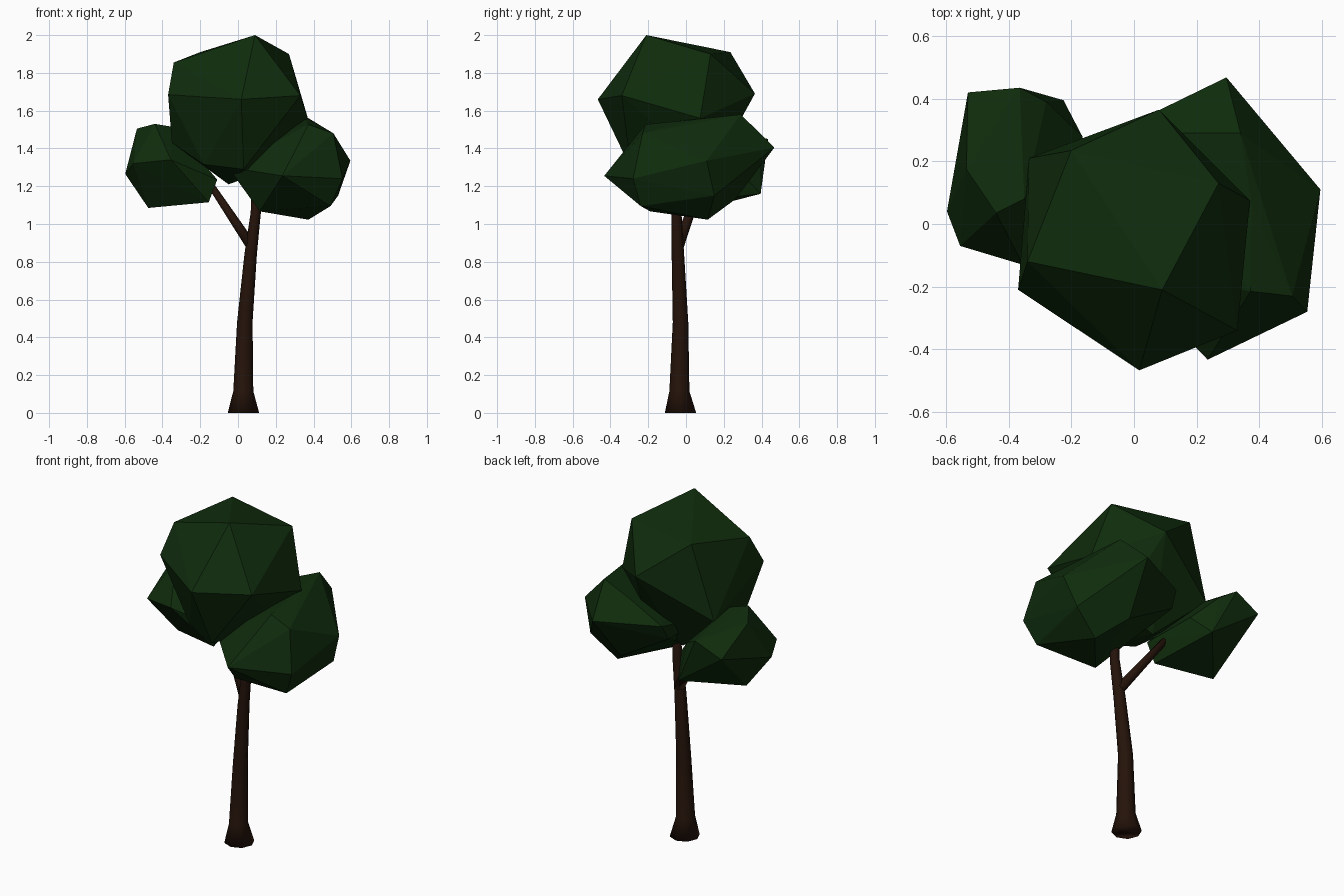
import bpy, bmesh, math
from mathutils import Vector

if "Cube" in bpy.data.objects:
    bpy.data.objects.remove(bpy.data.objects["Cube"])


def material(name, rgb):
    m = bpy.data.materials.new(name)
    m.diffuse_color = (*rgb, 1)
    m.use_nodes = True
    m.node_tree.nodes["Principled BSDF"].inputs["Base Color"].default_value = m.diffuse_color
    return m


GREEN = material("leaf_green", (0.0048, 0.025, 0.0038))
BROWN = material("bark_brown", (0.018, 0.0065, 0.003))


def finish(bm, name, mat, smooth=False):
    bmesh.ops.recalc_face_normals(bm, faces=bm.faces)
    for f in bm.faces:
        f.smooth = smooth
    me = bpy.data.meshes.new(name)
    bm.to_mesh(me)
    bm.free()
    me.materials.append(mat)
    ob = bpy.data.objects.new(name, me)
    bpy.context.collection.objects.link(ob)
    return ob


def clump(name, points):
    """Faceted leaf mass: convex hull round a few corner points."""
    bm = bmesh.new()
    for p in points:
        bm.verts.new(p)
    bmesh.ops.convex_hull(bm, input=bm.verts)
    inner = [v for v in bm.verts if not v.link_faces]
    bmesh.ops.delete(bm, geom=inner, context='VERTS')
    return finish(bm, name, GREEN)


def limb(name, path, sides=8, level=False):
    """Tapered tube along (x, y, z, radius) stations."""
    bm = bmesh.new()
    axis = Vector(path[-1][:3]) - Vector(path[0][:3])
    if level:
        axis = Vector((0, 0, 1))
    rot = axis.to_track_quat('Z', 'Y')
    rings = []
    for x, y, z, r in path:
        rings.append([bm.verts.new(Vector((x, y, z)) + rot @ Vector(
            (r * math.cos(a), r * math.sin(a), 0)))
            for a in (2 * math.pi * i / sides for i in range(sides))])
    for lo, hi in zip(rings, rings[1:]):
        for i in range(sides):
            j = (i + 1) % sides
            bm.faces.new((lo[i], lo[j], hi[j], hi[i]))
    bm.faces.new(rings[0][::-1])
    bm.faces.new(rings[-1])
    return finish(bm, name, BROWN, smooth=True)


# Trunk with flared foot and slight lean, plus one side branch
limb("trunk", [(.029, -.029, 0, .083), (.028, -.035, .115, .053),
               (.036, -.029, .48, .041), (.067, -.043, .84, .033),
               (.094, -.051, 1.06, .027), (.10, -.05, 1.32, .022)], level=True)
limb("branch", [(.07, -.04, .885, .030), (-.17, .09, 1.245, .018)])

# Large crown on top
clump("crown_top", [
    (.09, -.21, 2.0), (.27, .13, 1.90), (-.20, .235, 1.91), (-.34, -.12, 1.855),
    (.017, -.467, 1.66), (.33, -.34, 1.68), (-.37, -.21, 1.685),
    (.37, .075, 1.56), (.08, .365, 1.69), (-.335, .21, 1.47),
    (-.35, -.06, 1.43), (.03, -.29, 1.29), (-.18, -.20, 1.315),
    (-.05, .10, 1.21), (.20, .10, 1.30)])

# Middle clump on the right
clump("crown_right", [
    (.235, -.433, 1.255), (.553, -.28, 1.24), (.595, .11, 1.335),
    (.505, -.23, 1.48), (.372, -.215, 1.527), (.375, .07, 1.555),
    (.34, .29, 1.58), (.295, .468, 1.405), (.53, .15, 1.15),
    (.49, -.24, 1.095), (.373, .115, 1.023), (.115, -.19, 1.067),
    (.25, .26, 1.13), (-.05, -.14, 1.30), (-.05, .30, 1.40),
    (-.06, .25, 1.31), (.16, .29, 1.50)])

# Small clump on the left, carried by the branch
clump("crown_left", [
    (-.597, .04, 1.265), (-.555, -.07, 1.32), (-.535, .175, 1.505),
    (-.44, .035, 1.53), (-.35, .08, 1.515), (-.355, -.13, 1.34),
    (-.53, .42, 1.375), (-.365, .435, 1.45), (-.225, .395, 1.16),
    (-.28, .39, 1.40), (-.165, .28, 1.28), (-.475, .105, 1.085),
    (-.155, -.01, 1.115), (-.11, -.02, 1.235)])
